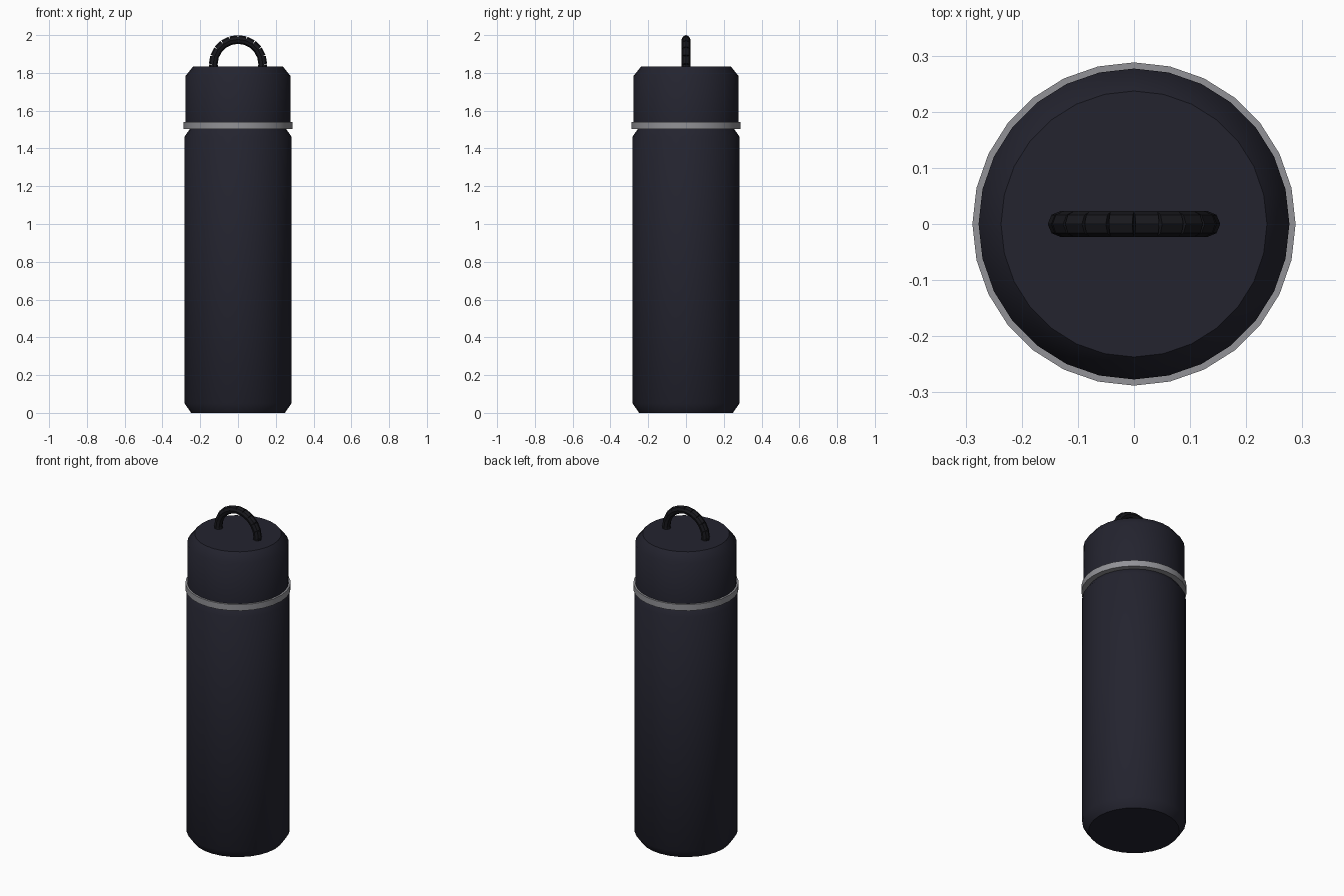
import bpy, bmesh, math
from mathutils import Matrix, Vector

if "Cube" in bpy.data.objects:
    bpy.data.objects.remove(bpy.data.objects["Cube"], do_unlink=True)

SIDES = 28


def material(name, rgb):
    mat = bpy.data.materials.new(name)
    mat.use_nodes = True
    mat.diffuse_color = (*rgb, 1)
    mat.node_tree.nodes["Principled BSDF"].inputs["Base Color"].default_value = (*rgb, 1)
    return mat


def finish(bm, name, mat, smooth_angle=None):
    bmesh.ops.recalc_face_normals(bm, faces=bm.faces)
    mesh = bpy.data.meshes.new(name)
    bm.to_mesh(mesh)
    bm.free()
    mesh.materials.append(mat)
    if smooth_angle:
        mesh.shade_smooth()
        mesh.set_sharp_from_angle(angle=math.radians(smooth_angle))
    obj = bpy.data.objects.new(name, mesh)
    bpy.context.collection.objects.link(obj)
    return obj


def turned(name, profile, mat):
    """Closed solid of revolution from (radius, height) points."""
    bm = bmesh.new()
    rings = []
    for r, z in profile:
        angles = [math.tau * i / SIDES for i in range(SIDES)]
        rings.append([bm.verts.new((r * math.cos(a), r * math.sin(a), z)) for a in angles])
    for low, high in zip(rings, rings[1:]):
        for i in range(SIDES):
            j = (i + 1) % SIDES
            bm.faces.new((low[i], low[j], high[j], high[i]))
    bm.faces.new(rings[0])
    bm.faces.new(rings[-1])
    return finish(bm, name, mat, 46)


navy = material("dark navy", (0.017, 0.017, 0.028))
steel = material("steel grey", (0.29, 0.29, 0.31))
black = material("soft black", (0.009, 0.009, 0.012))

# Bottle body, neck band and lid
turned("bottle_body", [(0.248, 0), (0.283, 0.05), (0.283, 1.463), (0.25, 1.51)], navy)
turned("neck_band", [(0.288, 1.503), (0.288, 1.54)], steel)
turned("lid", [(0.277, 1.53), (0.277, 1.785), (0.237, 1.835)], navy)

# Carry loop: short straight links in a half circle, ends sunk into the lid
LOOP_R, LOOP_Z, LINKS = 0.131, 1.846, 10
step = math.pi / LINKS
bm = bmesh.new()
for i in range(-1, LINKS + 1):
    a = (i + 0.5) * step
    mid = LOOP_R * math.cos(step / 2)
    place = Matrix.Translation(Vector((mid * math.cos(a), 0, LOOP_Z + mid * math.sin(a))))
    bmesh.ops.create_cone(bm, cap_ends=True, segments=8, radius1=0.023, radius2=0.023,
                          depth=2.06 * LOOP_R * math.sin(step / 2),
                          matrix=place @ Matrix.Rotation(-a, 4, "Y"))
finish(bm, "carry_loop", black)
